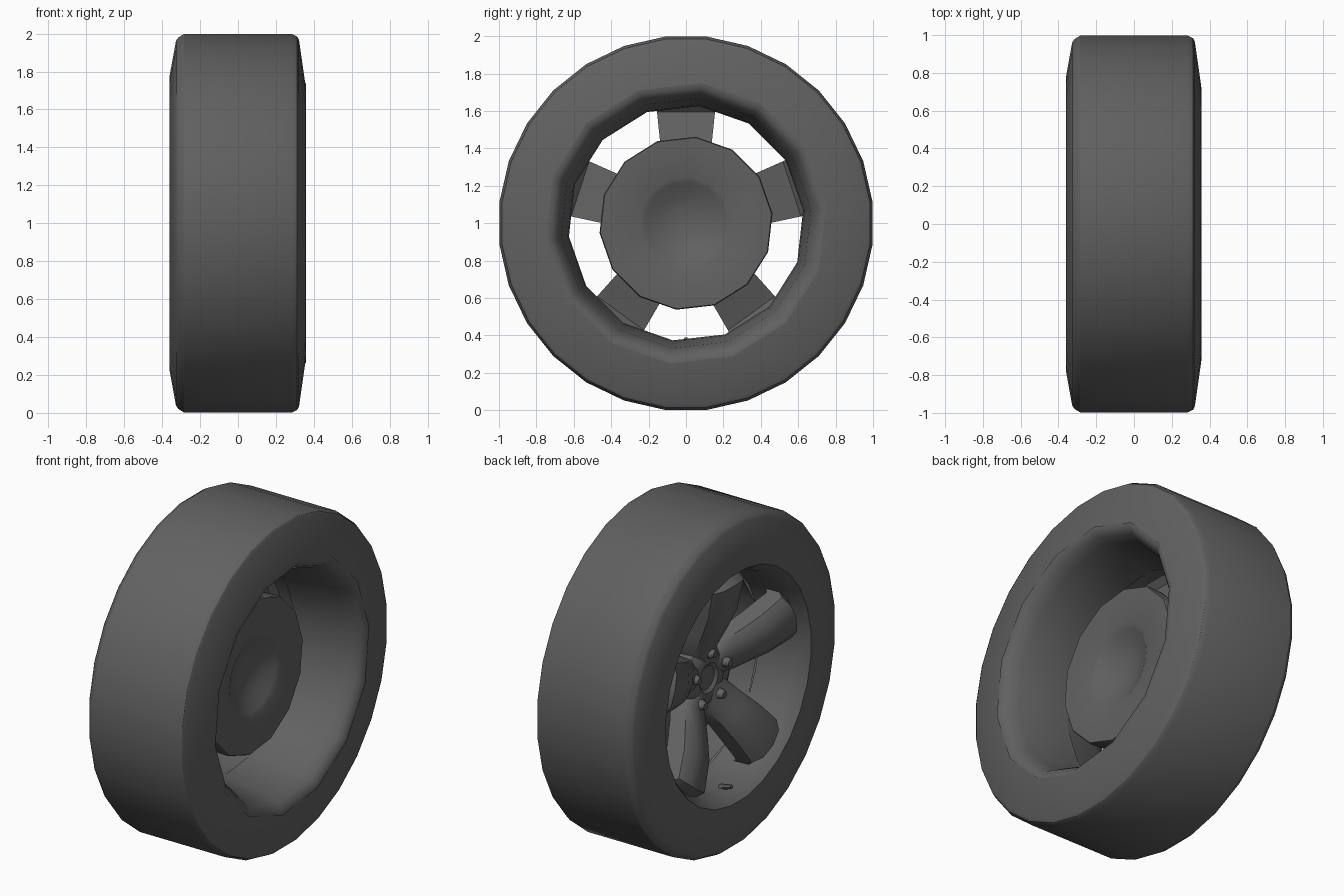
import bpy, bmesh, math
from mathutils import Matrix, Vector

if "Cube" in bpy.data.objects:
    bpy.data.objects.remove(bpy.data.objects["Cube"])

CENTRE = Vector((0, 0, 1))
START = math.pi / 28  # puts a flat tread facet on the ground
DARK = bpy.data.materials.new("dark_grey")
DARK.diffuse_color = (.12, .12, .12, 1)
DARK.use_nodes = True
DARK.node_tree.nodes["Principled BSDF"].inputs["Base Color"].default_value = DARK.diffuse_color


def finish(bm, name, angle=35):
    bmesh.ops.remove_doubles(bm, verts=bm.verts, dist=1e-5)
    me = bpy.data.meshes.new(name)
    bm.to_mesh(me)
    bm.free()
    me.materials.append(DARK)
    ob = bpy.data.objects.new(name, me)
    bpy.context.collection.objects.link(ob)
    bpy.ops.object.select_all(action='DESELECT')
    ob.select_set(True)
    bpy.context.view_layer.objects.active = ob
    bpy.ops.object.shade_smooth_by_angle(angle=math.radians(angle))
    return ob


def ring(bm, x, r, n):
    pts = []
    for i in range(n):
        a = START + 2 * math.pi * i / n
        pts.append(bm.verts.new(CENTRE + Vector((x, r * math.sin(a), r * math.cos(a)))))
    return pts


def lathe(name, profile, n, inward=False, angle=35):
    """Revolve (x, radius) points around the axle."""
    bm = bmesh.new()
    rings = [ring(bm, x, max(r, 1e-6), n) for x, r in profile]
    for a, b in zip(rings, rings[1:]):
        for i in range(n):
            j = (i + 1) % n
            bm.faces.new((a[i], a[j], b[j], b[i]))
    bmesh.ops.remove_doubles(bm, verts=bm.verts, dist=1e-5)
    bmesh.ops.recalc_face_normals(bm, faces=bm.faces)
    # make the most axle-parallel face point outward (or inward for the rim)
    f = min(bm.faces, key=lambda q: abs(q.normal.x))
    radial = f.calc_center_median() - CENTRE
    radial.x = 0
    if (f.normal.dot(radial) < 0) != inward:
        bmesh.ops.reverse_faces(bm, faces=bm.faces)
    return finish(bm, name, angle)


# Tyre
lathe("tyre", [(-.354, .70), (-.36, .785), (-.327, .968), (-.315, .985), (-.285, 1.004),
               (.285, 1.004), (.312, .99), (.322, .972), (.356, .732)], 28, angle=28)

# Rim: finer on the outer face, coarser on the hidden inner side
lathe("rim_outer", [(-.05, .63), (-.25, .645), (-.32, .675), (-.354, .70)], 28, True)
lathe("rim_inner", [(.358, .755), (.356, .73), (.325, .70), (.27, .672), (.03, .636), (-.05, .63)],
      14, True, 45)

# Brake disc with a dished inner centre
lathe("brake_disc", [(-.02, 0), (-.02, .42), (.0, .46), (.105, .465), (.115, .46), (.115, .25),
                     (.10, .22), (.065, .15), (.045, .08), (.04, 0)], 14)

# Hub with a recessed centre
lathe("hub", [(0, .19), (-.12, .19), (-.15, .15), (-.155, .09), (-.14, .07), (-.14, 0)], 20)

# Spokes: domed sections that rise from the hub and fold back into the rim
stations = [(.09, -.155, -.02, .075), (.19, -.18, -.04, .115), (.29, -.235, -.08, .12),
            (.43, -.30, -.13, .138), (.615, -.335, -.18, .155), (.68, -.25, -.12, .165)]
bm = bmesh.new()
for k in range(5):
    rot = Matrix.Translation(CENTRE) @ Matrix.Rotation(2 * math.pi * k / 5, 4, 'X')
    loops = []
    for r, front, back, w in stations:
        mid = front + .35 * (back - front)
        section = [(-w, back), (-.95 * w, mid), (-.6 * w, front + .012), (0, front),
                   (.6 * w, front + .012), (.95 * w, mid), (w, back)]
        # trim the section ends along the round rim
        loops.append([bm.verts.new(rot @ Vector((x, y, math.sqrt(r * r - y * y) if r > .5 else r)))
                      for y, x in section])
    for a, b in zip(loops, loops[1:]):
        for i in range(7):
            j = (i + 1) % 7
            bm.faces.new((a[i], a[j], b[j], b[i]))
    bm.faces.new(loops[0])
    bm.faces.new(loops[-1])
bmesh.ops.recalc_face_normals(bm, faces=bm.faces)
finish(bm, "spokes", 40)

# Wheel bolts: low rounded studs
bm = bmesh.new()
for k in range(5):
    a = 2 * math.pi * k / 5
    place = Matrix.Translation(CENTRE + Vector((-.175, .155 * math.sin(a), .155 * math.cos(a))))
    bmesh.ops.create_cone(bm, cap_ends=True, segments=8, radius1=.036, radius2=.022, depth=.045,
                          matrix=place @ Matrix.Rotation(-math.pi / 2, 4, 'Y'))
finish(bm, "wheel_bolts", 60)

# Valve stem
bm = bmesh.new()
bmesh.ops.create_cone(bm, cap_ends=True, segments=6, radius1=.018, radius2=.012, depth=.08,
                      matrix=Matrix.Translation((-.27, 0, .37)) @ Matrix.Rotation(-math.pi / 2.4, 4, 'Y'))
finish(bm, "valve_stem")
